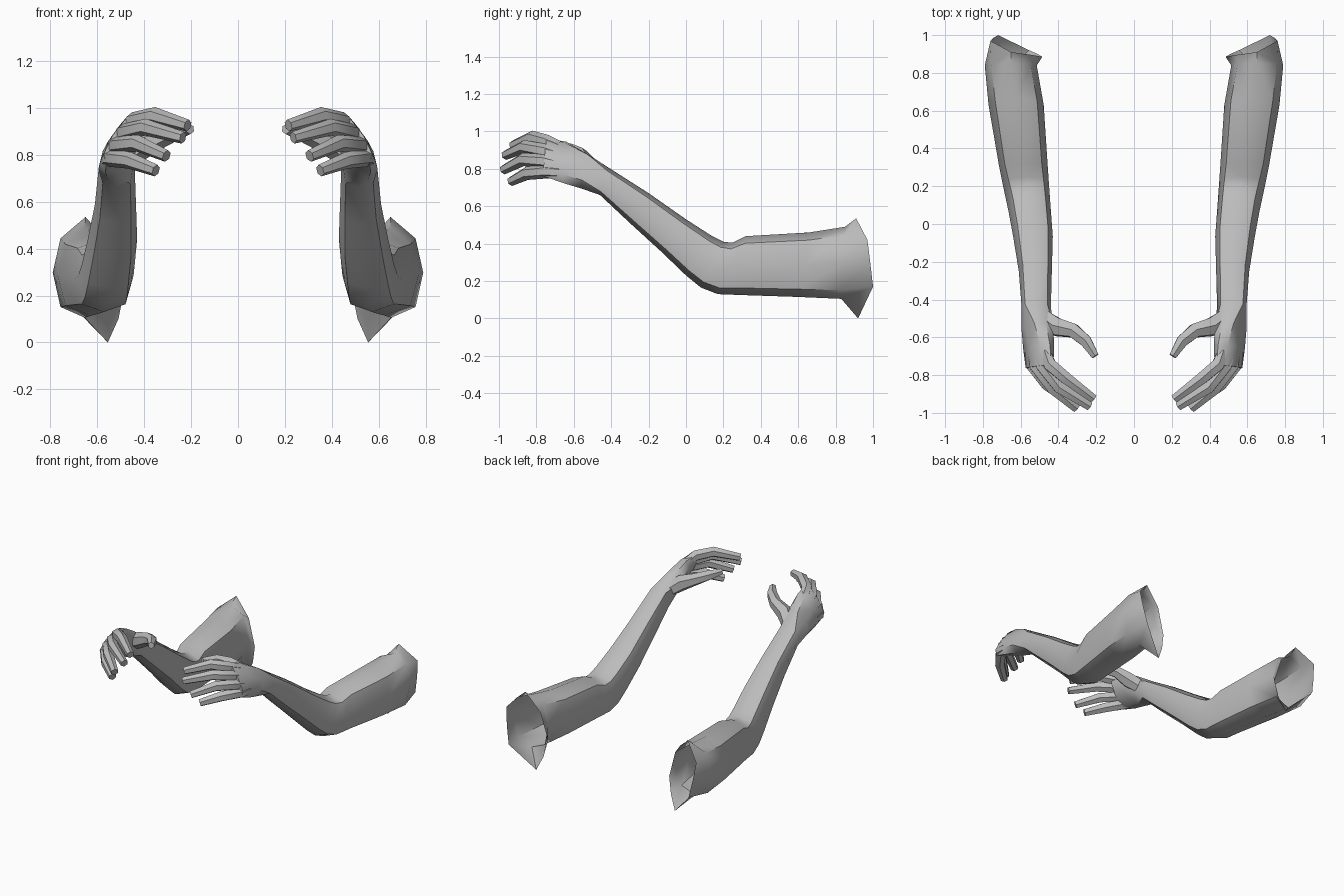
import bpy, bmesh, math
from mathutils import Vector as V

if "Cube" in bpy.data.objects:
    bpy.data.objects.remove(bpy.data.objects["Cube"])

skin = bpy.data.materials.new("plain_grey")
skin.diffuse_color = (0.5, 0.5, 0.5, 1)
skin.use_nodes = True
skin.node_tree.nodes["Principled BSDF"].inputs["Base Color"].default_value = skin.diffuse_color


def loft(name, rings, cap_start=False, cap_end=True):
    """Skin a list of equal rings, shade it and mirror it to the other side."""
    bm = bmesh.new()
    loops = [[bm.verts.new(p) for p in r] for r in rings]
    n = len(loops[0])
    for a, b in zip(loops, loops[1:]):
        for i in range(n):
            j = (i + 1) % n
            bm.faces.new((a[i], a[j], b[j], b[i]))
    if cap_start:
        bm.faces.new(loops[0][::-1])
    if cap_end:
        bm.faces.new(loops[-1])
    bmesh.ops.recalc_face_normals(bm, faces=bm.faces)
    me = bpy.data.meshes.new(name)
    bm.to_mesh(me)
    bm.free()
    me.materials.append(skin)
    ob = bpy.data.objects.new(name, me)
    bpy.context.collection.objects.link(ob)
    bpy.ops.object.select_all(action='DESELECT')
    ob.select_set(True)
    bpy.context.view_layer.objects.active = ob
    bpy.ops.object.shade_smooth_by_angle(angle=math.radians(50))
    ob.modifiers.new("mirror", 'MIRROR').use_mirror_merge = False
    return ob


def oval(c, u, v, box=0.76):
    """Eight points: u is the up half axis, v the outward half axis."""
    c, u, v = V(c), V(u), V(v)
    k = [(1, 0), (box, box), (0, 1), (-box, box), (-1, 0), (-box, -box), (0, -1), (box, -box)]
    return [c + u * a + v * b for a, b in k]


def tube(name, path, radii, sides=6):
    """Tapered tube with blunt ends along a bent path."""
    path = [V(p) for p in path]
    rings = []
    for i, p in enumerate(path):
        t = (path[min(i + 1, len(path) - 1)] - path[max(i - 1, 0)]).normalized()
        side = t.cross(V((0, 0, 1))).normalized()
        up = side.cross(t)
        rings.append([p + (side * math.cos(a) + up * math.sin(a)) * radii[i]
                      for a in (math.tau * (k + 0.5) / sides for k in range(sides))])
    return loft(name, rings, cap_start=True)


# Flared open shoulder edge, from the top round the outside
rim = [V(p) for p in [(.65, .91, .535), (.76, .97, .42), (.745, .985, .3), (.72, 1, .17),
                      (.555, .92, 0), (.51, .9, .1), (.485, .885, .22), (.54, .895, .41)]]

# Arm sections: top (y, z), bottom (y, z), inner x, outer x
sections = [
    ((.85, .49), (.83, .105), .515, .79),
    ((.66, .46), (.60, .115), .478, .77),
    ((.32, .44), (.30, .125), .457, .715),
    ((.25, .405), (.17, .13), .45, .695),
    ((.20, .41), (.08, .165), .445, .68),
    ((.14, .44), (.00, .23), .44, .665),
    ((.00, .53), (-.13, .355), .43, .64),
    ((-.20, .67), (-.30, .51), .435, .61),
    ((-.42, .81), (-.46, .66), .44, .595),
]
rings = [rim]
for (ty, tz), (by, bz), xi, xo in sections:
    rings.append(oval(((xi + xo) / 2, (ty + by) / 2, (tz + bz) / 2),
                      (0, (ty - by) / 2, (tz - bz) / 2), ((xo - xi) / 2, 0, 0)))
# Palm, tilted so its back faces up and out
rings += [
    oval((.512, -.54, .785), (-.045, .02, .09), (.065, 0, .03)),
    oval((.505, -.65, .835), (-.06, .01, .11), (.048, 0, .025)),
    oval((.50, -.755, .862), (-.062, .01, .10), (.035, 0, .02)),
]
loft("arm", rings)

# Fingers: root inside the palm, knuckle, middle joint, tip
fingers = {
    "index_finger": [(.47, -.68, .915), (.445, -.745, .945), (.355, -.82, .968), (.215, -.925, .925)],
    "middle_finger": [(.50, -.68, .87), (.485, -.75, .895), (.395, -.865, .918), (.235, -.965, .873)],
    "ring_finger": [(.53, -.68, .82), (.52, -.75, .84), (.43, -.87, .85), (.305, -.975, .795)],
    "little_finger": [(.55, -.68, .78), (.545, -.74, .787), (.46, -.85, .776), (.35, -.935, .733)],
}
for name, path in fingers.items():
    tube(name, path, (.035, .038, .036, .026))

# Thumb curving inward from the wrist
tube("thumb", [(.475, -.50, .79), (.41, -.545, .835), (.32, -.565, .875), (.255, -.62, .90), (.205, -.70, .91)],
     (.05, .055, .042, .036, .022))
